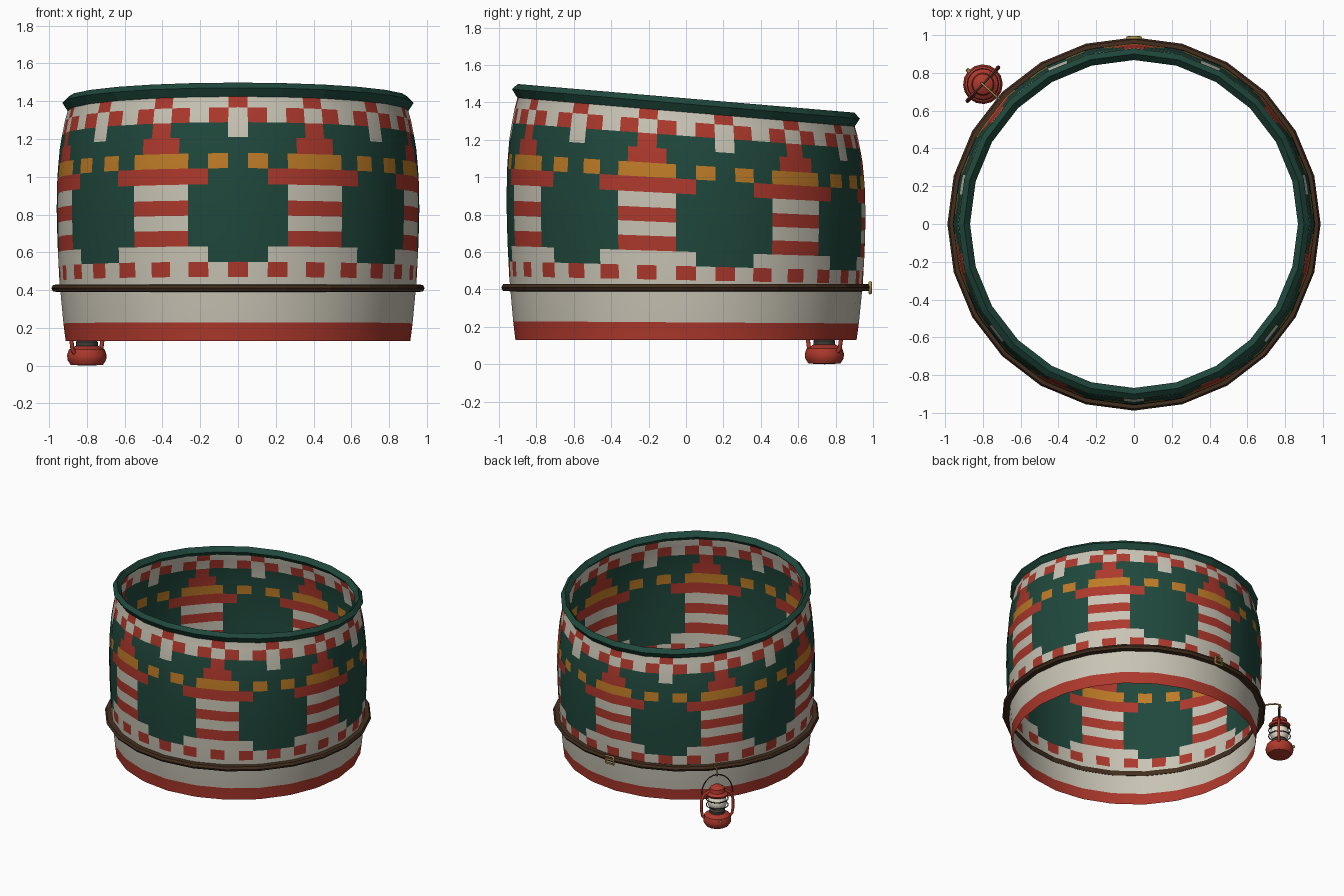
import bpy, math
from math import sin, cos, pi, radians
from mathutils import Vector, Matrix

if "Cube" in bpy.data.objects:
    bpy.data.objects.remove(bpy.data.objects["Cube"])

def mat(name, rgb):
    m = bpy.data.materials.new(name)
    m.diffuse_color = (*rgb, 1)
    m.use_nodes = True
    m.node_tree.nodes["Principled BSDF"].inputs["Base Color"].default_value = m.diffuse_color
    return m

RED = mat("red", (.42, .04, .025))
CREAM = mat("cream", (.58, .55, .46))
GREEN = mat("green", (.014, .065, .045))
GOLD = mat("gold", (.52, .2, .02))
BROWN = mat("brown", (.055, .027, .013))
BRASS = mat("brass", (.4, .26, .07))
IRON = mat("iron", (.05, .045, .04))
GLASS = mat("glass", (.8, .76, .62))

def make(name, verts, faces, mats):
    me = bpy.data.meshes.new(name)
    me.from_pydata(verts, [], faces)
    for m in mats:
        me.materials.append(m)
    ob = bpy.data.objects.new(name, me)
    bpy.context.collection.objects.link(ob)
    return ob

def smooth(ob, angle=35):
    bpy.ops.object.select_all(action='DESELECT')
    ob.select_set(True)
    bpy.context.view_layer.objects.active = ob
    bpy.ops.object.shade_smooth_by_angle(angle=radians(angle))

def lathe(name, prof, n, m, closed=False, tilt=0.0, base=None):
    """Revolve (radius, z) points around z; tilt shears z along y."""
    verts, k = [], len(prof)
    for i in range(n):
        a = 2 * pi * i / n
        for r, z in prof:
            verts.append((r * sin(a), -r * cos(a), z - tilt * -r * cos(a)))
    faces = []
    for i in range(n):
        j = (i + 1) % n
        for p in range(k if closed else k - 1):
            q = (p + 1) % k
            faces.append((i * k + p, j * k + p, j * k + q, i * k + q))
    ob = make(name, verts, faces, [m])
    if base:
        ob.matrix_world = base
    return ob

def tube(name, pts, r, m, base=None, cyclic=False, res=2):
    cu = bpy.data.curves.new(name, 'CURVE')
    cu.dimensions = '3D'
    cu.bevel_depth, cu.bevel_resolution, cu.use_fill_caps = r, res, True
    sp = cu.splines.new('POLY')
    sp.points.add(len(pts) - 1)
    for p, c in zip(sp.points, pts):
        p.co = (*c, 1)
    sp.use_cyclic_u = cyclic
    cu.materials.append(m)
    ob = bpy.data.objects.new(name, cu)
    bpy.context.collection.objects.link(ob)
    if base:
        ob.matrix_world = base
    return ob

# Knitted drum wall: 7 mirrored repeats, 16 stitches each (half repeat listed, bottom up)
ROWS = ["RRRRRRRR", "WWWWWWWW", "RWWRRWWR", "GGGWWWWW", "GGGGGRRR", "GGGGGWWW",
        "GGGGGRRR", "GGGGGWWW", "GGGRRRRR", "GOOGGOOO", "GGGGGGRR", "WGGGGGGR",
        "WRRWWRRW", "RWWWWWWR"]
LEVELS = [.13, .23, .47, .55, .632, .715, .795, .875, .96, 1.045, 1.125, 1.21, 1.29, 1.37, 1.47]
PROFILE = [(0, .912), (.08, .925), (.25, .945), (.4, .955), (.55, .96), (.7, .956),
           (.82, .942), (.92, .918), (1, .89)]
Z0, MID, TILT = .13, 1.39, .085

def radius(t):
    for (a, ra), (b, rb) in zip(PROFILE, PROFILE[1:]):
        if t <= b + 1e-6:
            return ra + (rb - ra) * (t - a) / (b - a)
    return PROFILE[-1][1]

COLS = 112
verts, normals, faces, slots = [], [], [], []
for z in LEVELS:
    t = (z - Z0) / (LEVELS[-1] - Z0)
    slope = (radius(min(1, t + .05)) - radius(max(0, t - .05))) / .13
    for c in range(COLS):
        a = 2 * pi * c / COLS
        off = a % (pi / 12) - pi / 24          # 24 flat sides
        r = radius(t) * cos(pi / 24) / cos(off)
        x, y = r * sin(a), -r * cos(a)
        verts.append((x, y, Z0 + t * (MID - TILT * y - Z0)))
        normals.append(Vector((sin(a), -cos(a), -slope)).normalized())
for k, row in enumerate(ROWS):
    for c in range(COLS):
        d = (c + 1) % COLS
        faces.append((k * COLS + c, k * COLS + d, (k + 1) * COLS + d, (k + 1) * COLS + c))
        m = c % 16
        slots.append("RWGO".index(row[m if m < 8 else 15 - m]))
wall = make("drum_wall", verts, faces, [RED, CREAM, GREEN, GOLD])
for p, s in zip(wall.data.polygons, slots):
    p.material_index = s
    p.use_smooth = True
wall.data.normals_split_custom_set_from_vertices(normals)

# Slanted green rim
lathe("top_rim", [(.902, MID - .042), (.93, MID + .002), (.9, MID + .032), (.868, MID - .005)],
      24, GREEN, True, TILT)

# Belt and buckle frame at the back
lathe("belt", [(.935, .39), (.978, .392), (.988, .41), (.978, .428), (.935, .43)], 24, BROWN, True)
tube("belt_buckle", [(-.035, .985, .38), (.035, .985, .38), (.035, .985, .438), (-.035, .985, .438)],
     .009, BRASS, cyclic=True)
tube("buckle_pin", [(-.035, .988, .41), (.035, .988, .41)], .007, BRASS)

# Lantern: local x runs along the belt, local y points outwards
LX, LY = -.8, .74
B = Matrix.Translation((LX, LY, 0)) @ Matrix.Rotation(math.atan2(LY, LX) - pi / 2, 4, 'Z')
parts = [
    ("lantern_tank", [(0, 0), (.085, .004), (.102, .03), (.105, .055), (.095, .085), (.06, .105), (0, .112)], RED),
    ("lantern_burner", [(.058, .1), (.058, .125), (.045, .14), (0, .14)], IRON),
    ("lantern_globe", [(.045, .135), (.066, .16), (.073, .188), (.066, .218), (.05, .245)], GLASS),
    ("lantern_cap", [(0, .24), (.075, .243), (.082, .258), (.06, .275), (.055, .305), (.03, .322), (0, .326)], RED),
]
for name, prof, m in parts:
    smooth(lathe(name, prof, 16, m, base=B))
for s, side in ((-1, "left"), (1, "right")):
    tube("lantern_side_tube_" + side,
         [(s * .09, 0, .06), (s * .112, 0, .085), (s * .12, 0, .13), (s * .118, 0, .21),
          (s * .1, 0, .255), (s * .05, 0, .285)], .011, RED, B)
for z in (.165, .215):
    tube("globe_guard", [(.082 * cos(i * pi / 8), .082 * sin(i * pi / 8), z) for i in range(16)],
         .004, IRON, B, True, 1)
tube("lantern_bail", [(.118 * cos(i * pi / 12), 0, .26 + .15 * sin(i * pi / 12)) for i in range(13)],
     .005, IRON, B, res=1)
tube("filler_knob", [(0, .09, .07), (0, .115, .075)], .011, BRASS, B)
tube("lantern_hook", [(0, -.13, .415), (0, -.1, .44), (0, -.03, .445), (0, .005, .435),
                      (0, .012, .415), (0, 0, .4), (0, -.012, .405)], .006, BRASS, B, res=1)
